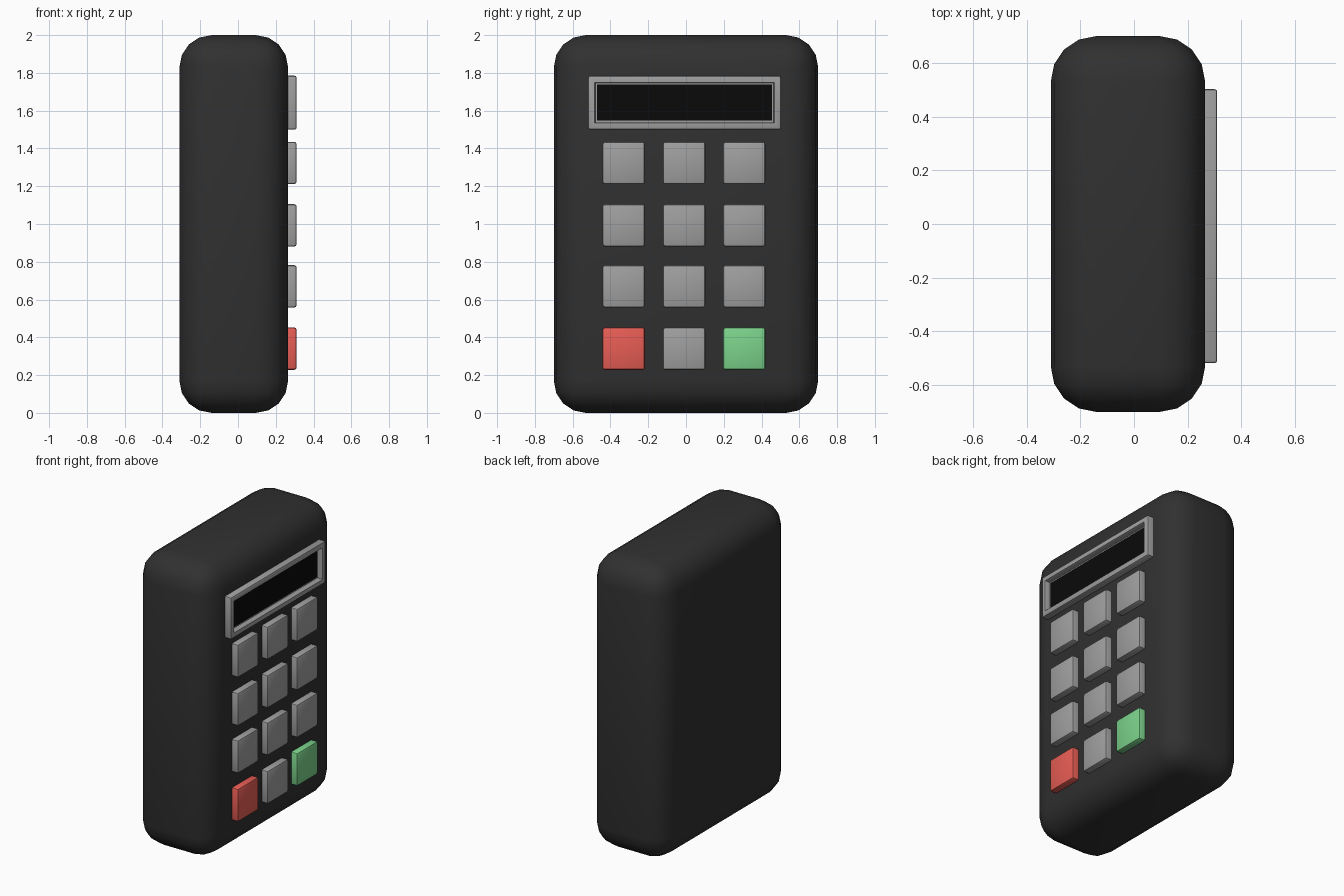
import bpy, bmesh

if "Cube" in bpy.data.objects:
    bpy.data.objects.remove(bpy.data.objects["Cube"])


def material(name, rgb):
    m = bpy.data.materials.new(name)
    m.diffuse_color = (*rgb, 1)
    m.use_nodes = True
    m.node_tree.nodes["Principled BSDF"].inputs["Base Color"].default_value = m.diffuse_color
    return m


DARK = material("dark_case", (0.03, 0.03, 0.03))
BLACK = material("black_glass", (0.003, 0.003, 0.003))
GREY = material("grey_plastic", (0.35, 0.35, 0.35))
RED = material("red_plastic", (0.8, 0.11, 0.09))
GREEN = material("green_plastic", (0.2, 0.65, 0.26))


def rounded_box(name, lo, hi, mat, radius, segments, recess=None):
    """Bevelled box from corner to corner; recess = (rim width, depth) on the +x face."""
    bm = bmesh.new()
    bmesh.ops.create_cube(bm, size=1)
    for v in bm.verts:
        v.co = [(a + b) / 2 + c * (b - a) for a, b, c in zip(lo, hi, v.co)]
    if radius:
        bmesh.ops.bevel(bm, geom=bm.edges[:], offset=radius, segments=segments,
                        profile=0.5, affect='EDGES')
    if recess:
        rim, depth = recess
        face = max((f for f in bm.faces if f.normal.x > 0.99), key=lambda f: f.calc_area())
        bmesh.ops.inset_region(bm, faces=[face], thickness=rim - radius)
        bmesh.ops.inset_region(bm, faces=[face], thickness=0.004, depth=-0.006)
        wall = bmesh.ops.extrude_discrete_faces(bm, faces=[face])["faces"][0]
        for v in wall.verts:
            v.co.x -= depth
    mesh = bpy.data.meshes.new(name)
    bm.to_mesh(mesh)
    bm.free()
    mesh.materials.append(mat)
    ob = bpy.data.objects.new(name, mesh)
    bpy.context.collection.objects.link(ob)
    bpy.context.view_layer.objects.active = ob
    ob.select_set(True)
    bpy.ops.object.shade_smooth_by_angle(angle=0.7)
    ob.select_set(False)
    return ob


# Case
rounded_box("case", (-0.31, -0.70, 0), (0.265, 0.70, 2), DARK, 0.17, 4)

# Display frame with a recessed dark screen
rounded_box("display_frame", (0.22, -0.518, 1.50), (0.31, 0.502, 1.785), GREY, 0.01, 2,
            recess=(0.045, 0.03))
rounded_box("display_screen", (0.26, -0.471, 1.547), (0.278, 0.455, 1.738), BLACK, 0, 1)

# Keypad, with red and green keys in the bottom row
for row, z in enumerate((0.34, 0.67, 0.993, 1.323)):
    for col, y in enumerate((-0.33, -0.01, 0.308)):
        mat = {(0, 0): RED, (0, 2): GREEN}.get((row, col), GREY)
        rounded_box(f"key_{row}_{col}", (0.22, y - 0.112, z - 0.112),
                    (0.31, y + 0.112, z + 0.112), mat, 0.012, 2)
